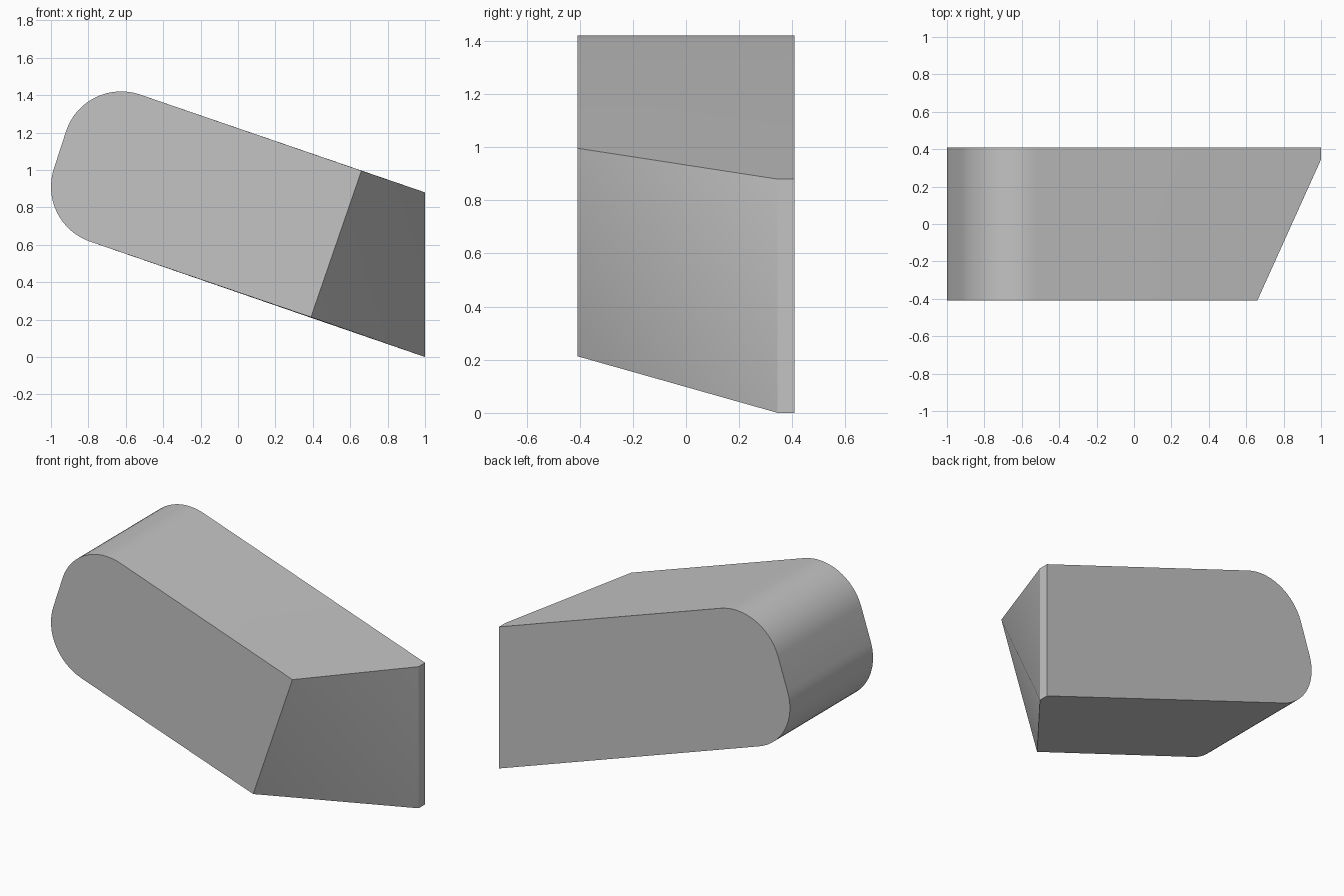
import bpy, bmesh
from math import sin, cos, radians

cube = bpy.data.objects.get("Cube")
if cube:
    bpy.data.objects.remove(cube, do_unlink=True)

HALF = 0.408       # half of the depth
CUT_Y = 0.345      # where the slanted cut meets the end strip
RADIUS = 0.31
TILT = 71.1        # direction of the sloping top's normal, degrees
STEPS = 16


def arc(cx, cz, start):
    """Quarter circle of (x, z) points."""
    angles = [radians(start + 90 * i / STEPS) for i in range(STEPS + 1)]
    return [(cx + RADIUS * cos(a), cz + RADIUS * sin(a)) for a in angles]


# Rounded end, from the sloping top round to the sloping underside
rounded = arc(-0.625, 1.11, TILT) + arc(-0.69, 0.91, TILT + 90)

bm = bmesh.new()
front = [bm.verts.new((x, -HALF, z)) for x, z in rounded]
back = [bm.verts.new((x, HALF, z)) for x, z in rounded]
front_top = bm.verts.new((0.66, -HALF, 0.996))
front_low = bm.verts.new((0.39, -HALF, 0.213))
cut_top, cut_low = [bm.verts.new((1, CUT_Y, z)) for z in (0.88, 0)]
back_top, back_low = [bm.verts.new((1, HALF, z)) for z in (0.88, 0)]

# Rounded end wall
for i in range(len(rounded) - 1):
    bm.faces.new((front[i], front[i + 1], back[i + 1], back[i]))

# Flat sides, sloping top and underside
bm.faces.new([front_top] + front + [front_low])
bm.faces.new([back_top] + back + [back_low])
bm.faces.new((front[0], front_top, cut_top, back_top, back[0]))
bm.faces.new((front[-1], front_low, cut_low, back_low, back[-1]))

# Slanted cut, folded across its diagonal, and the narrow end strip
bm.faces.new((front_top, front_low, cut_low))
bm.faces.new((front_top, cut_low, cut_top))
bm.faces.new((cut_top, cut_low, back_low, back_top))
bmesh.ops.recalc_face_normals(bm, faces=bm.faces)

mesh = bpy.data.meshes.new("sloped_block")
bm.to_mesh(mesh)
bm.free()
block = bpy.data.objects.new("sloped_block", mesh)
bpy.context.collection.objects.link(block)

# Plain grey
grey = bpy.data.materials.new("plain_grey")
grey.use_nodes = True
colour = (0.55, 0.55, 0.55, 1)
grey.diffuse_color = colour
grey.node_tree.nodes["Principled BSDF"].inputs["Base Color"].default_value = colour
mesh.materials.append(grey)

bpy.ops.object.select_all(action="DESELECT")
block.select_set(True)
bpy.context.view_layer.objects.active = block
bpy.ops.object.shade_smooth_by_angle(angle=radians(23.7))
